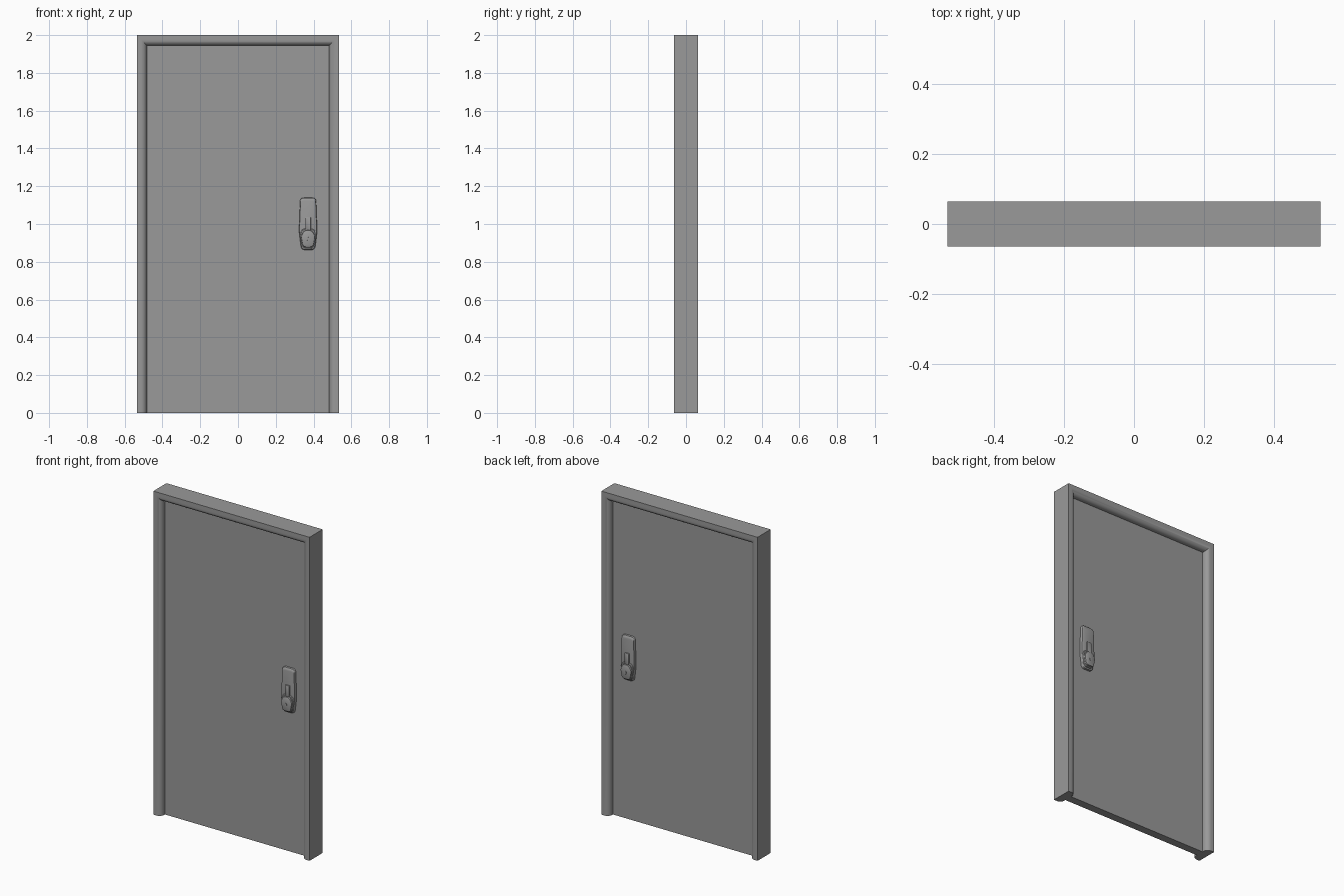
import bpy, bmesh, math
from mathutils import Vector

if "Cube" in bpy.data.objects:
    bpy.data.objects.remove(bpy.data.objects["Cube"])

W, D, H = 0.534, 0.064, 2.0      # half width, half depth, height
PANEL_Y = 0.025                  # half thickness of the door leaf
FACE = 0.051                     # width of the frame face
HEAD = 1.08                      # the head is slightly wider than the jambs
HX = 0.371                       # handle centre line

paint = bpy.data.materials.new("dark_grey_paint")
paint.diffuse_color = (0.32, 0.32, 0.32, 1)
paint.use_nodes = True
paint.node_tree.nodes["Principled BSDF"].inputs["Base Color"].default_value = paint.diffuse_color


def loft(name, rings, mirror=False, angle=35):
    """Skin equal-length rings of 3D points, cap both ends."""
    bm = bmesh.new()
    loops = [[bm.verts.new(p) for p in ring] for ring in rings]
    n = len(loops[0])
    for a, b in zip(loops, loops[1:]):
        for i in range(n):
            j = (i + 1) % n
            bm.faces.new((a[i], a[j], b[j], b[i]))
    bm.faces.new(loops[0])
    bm.faces.new(loops[-1])
    bmesh.ops.recalc_face_normals(bm, faces=bm.faces)
    me = bpy.data.meshes.new(name)
    bm.to_mesh(me)
    bm.free()
    me.materials.append(paint)
    ob = bpy.data.objects.new(name, me)
    bpy.context.collection.objects.link(ob)
    if mirror:
        m = ob.modifiers.new("both_sides", 'MIRROR')
        m.use_axis = (False, True, False)
    bpy.ops.object.select_all(action='DESELECT')
    ob.select_set(True)
    bpy.context.view_layer.objects.active = ob
    bpy.ops.object.shade_smooth_by_angle(angle=math.radians(angle))
    return ob


def rounded(corners, r, n=6):
    """Round the corners of a polygon with small curves."""
    out = []
    pts = [Vector(c) for c in corners]
    for i, p in enumerate(pts):
        a = p + (pts[i - 1] - p).normalized() * r
        b = p + (pts[(i + 1) % len(pts)] - p).normalized() * r
        for k in range(n + 1):
            t = k / n
            out.append(a * (1 - t) ** 2 + p * 2 * t * (1 - t) + b * t * t)
    return out


def raised(name, outline, zc, levels):
    """Stack an outline outward from the leaf; levels are (y, inset scale)."""
    rings = [[(HX + p.x * s, -y, zc + (p.y - zc) * s) for p in outline]
             for y, s in levels]
    return loft(name, rings, mirror=True)


# Frame: rounded moulding profile swept round three sides with mitred corners
front = [(0, -D), (0.02, -D)]
for k in range(1, 9):
    a = math.pi / 2 * k / 8
    front.append((0.02 + (FACE - 0.02) * math.sin(a), -D + 0.03 * (1 - math.cos(a))))
front.append((FACE, -PANEL_Y))
profile = front + [(d, -y) for d, y in reversed(front)]
path = [lambda d: (-(W - d), 0), lambda d: (-(W - d), H - d * HEAD),
        lambda d: (W - d, H - d * HEAD), lambda d: (W - d, 0)]
loft("frame", [[(f(d)[0], y, f(d)[1]) for d, y in profile] for f in path])

# Door leaf
x, z = W - FACE, H - FACE * HEAD
loft("door_leaf", [[(-x, y, 0), (x, y, 0), (x, y, z), (-x, y, z)]
                   for y in (-PANEL_Y, PANEL_Y)])

# Handle plate, widest below the middle
plate = rounded([(-0.036, 0.863), (0.036, 0.863), (0.048, 0.96),
                 (0.042, 1.139), (-0.042, 1.139), (-0.048, 0.96)], 0.02)
raised("handle_plate", plate, 1.0,
       [(PANEL_Y, 1), (0.036, 0.99), (0.041, 0.95), (0.043, 0.88)])

# Thumb block above the grip
slot = rounded([(-0.015, 0.965), (0.015, 0.965), (0.015, 1.035), (-0.015, 1.035)], 0.004, 3)
raised("thumb_block", slot, 1.0, [(0.04, 1), (0.050, 0.98), (0.052, 0.9)])

# Domed collar around the grip
collar = rounded([(-0.030, 0.870), (0.030, 0.870), (0.046, 0.935), (0.034, 0.976),
                  (-0.034, 0.976), (-0.046, 0.935)], 0.02)
raised("grip_collar", collar, 0.925, [(0.035, 1), (0.045, 0.98), (0.049, 0.9)])

# Grip with a flat face
grip = rounded([(-0.027, 0.877), (0.027, 0.877), (0.039, 0.935), (0.02, 0.968),
                (-0.02, 0.968), (-0.039, 0.935)], 0.015)
raised("grip", grip, 0.925, [(0.045, 1), (0.058, 0.95), (0.061, 0.82)])

# Small lock button on the grip
button = [Vector((0.006 * math.cos(t * math.pi / 8), 0.92 + 0.011 * math.sin(t * math.pi / 8)))
          for t in range(16)]
raised("lock_button", button, 0.92, [(0.058, 1), (0.063, 0.9)])
